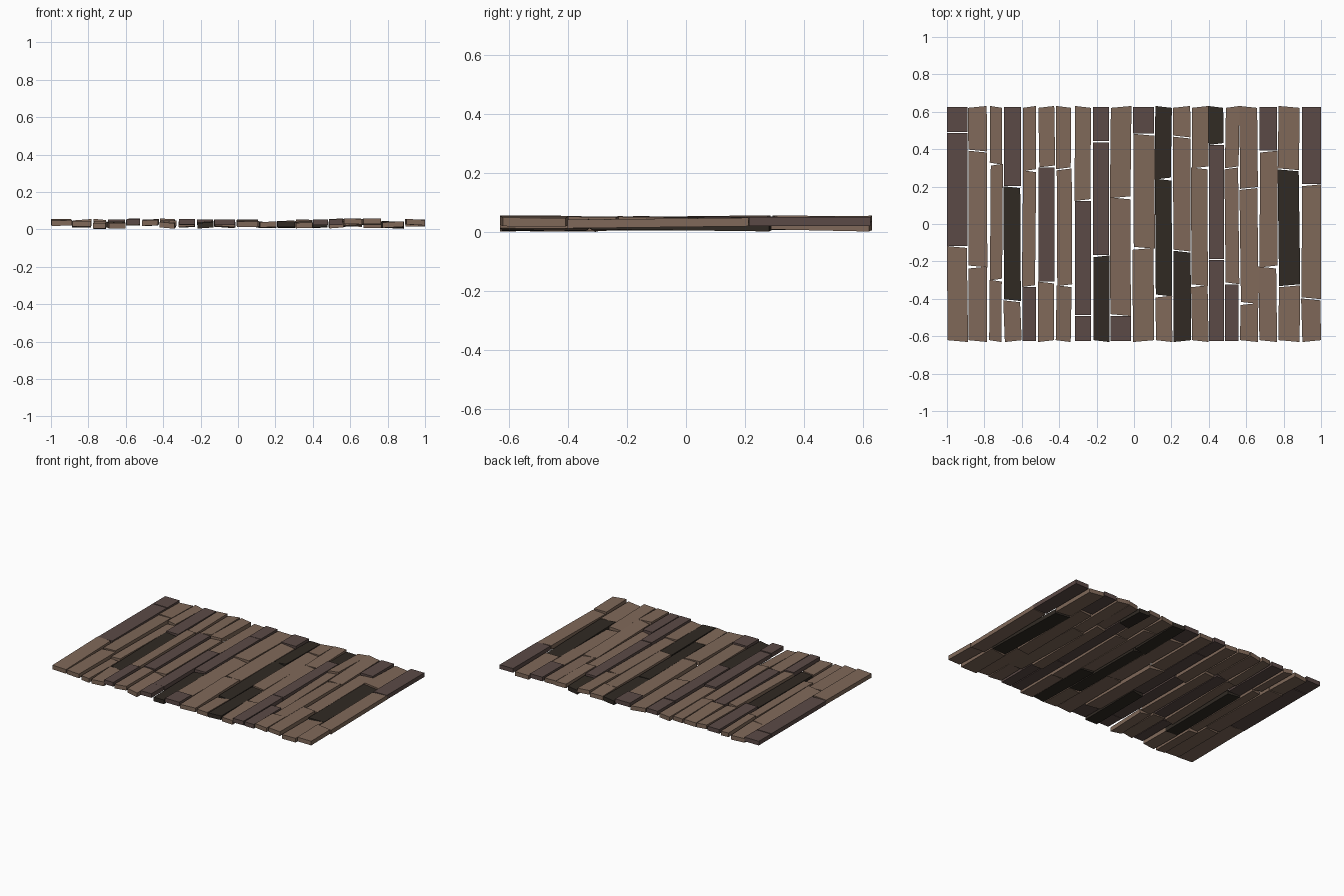
import bpy, bmesh, random

if "Cube" in bpy.data.objects:
    bpy.data.objects.remove(bpy.data.objects["Cube"])
random.seed(7)


def material(name, rgb):
    m = bpy.data.materials.new(name)
    m.diffuse_color = (*rgb, 1)
    m.use_nodes = True
    m.node_tree.nodes["Principled BSDF"].inputs["Base Color"].default_value = m.diffuse_color
    return m


MATS = {
    "b": material("light_brown_wood", (0.215, 0.14, 0.1)),
    "p": material("grey_brown_wood", (0.105, 0.068, 0.061)),
    "d": material("dark_wood", (0.03, 0.023, 0.017)),
}
THICK = 0.029


def plank(name, x0, x1, y0, y1, z, kind):
    """A board with slightly skewed ends, rolled and pitched a little."""
    loose = kind != "p"
    skew0 = random.choice((-0.005, 0.005)) if loose else 0
    skew1 = random.choice((-0.005, 0.005)) if loose else 0
    lean0 = random.uniform(-0.005, 0.005) if loose else 0
    lean1 = random.uniform(-0.005, 0.005) if loose else 0
    roll = random.uniform(-0.004, 0.004) if loose else 0
    pitch = random.uniform(-0.004, 0.004) if loose else 0
    bm = bmesh.new()
    bmesh.ops.create_cube(bm, size=2)
    xc, hw = (x0 + x1) / 2, (x1 - x0) / 2
    for v in bm.verts:
        sx, sy, sz = v.co
        x = xc + sx * hw + (lean1 if sy > 0 else lean0)
        y = (y1 if sy > 0 else y0) + sx * (skew1 if sy > 0 else skew0)
        h = z + sz * THICK / 2 + sx * roll + sy * pitch
        v.co = (min(1, max(-1, x)), y, min(0.058, max(0, h)))
    me = bpy.data.meshes.new(name)
    bm.to_mesh(me)
    bm.free()
    me.materials.append(MATS[kind])
    bpy.context.collection.objects.link(bpy.data.objects.new(name, me))


# Rows: left, right, back joint, front joint, front height, woods back to front
ROWS = [
    (-1.0, -.89, .49, -.12, .037, "ppb"), (-.885, -.785, .39, -.23, .03, "bbb"),
    (-.77, -.705, .32, -.30, .018, "bbb"), (-.695, -.605, .20, -.41, .022, "pdb"),
    (-.595, -.525, .285, -.335, .04, "bbp"), (-.51, -.425, .305, -.31, .034, "bpb"),
    (-.415, -.335, .295, -.33, .024, "bbb"), (-.315, -.23, .125, -.49, .04, "bpp"),
    (-.22, -.135, .44, -.17, .032, "ppd"), (-.125, -.015, .14, -.49, .038, "bbp"),
    (-.005, .108, .48, -.13, .032, "pbb"), (.112, .20, .24, -.385, .024, "ddb"),
    (.207, .30, .465, -.145, .03, "bbd"), (.307, .395, .30, -.33, .024, "bbb"),
    (.40, .48, .425, -.19, .038, "dpp"), (.487, .56, .30, -.32, .035, "bbp"),
    (.567, .662, .19, -.425, .043, "bbb"), (.67, .765, .39, -.23, .04, "pbb"),
    (.772, .885, .29, -.33, .025, "bdb"), (.897, 1.0, .21, -.40, .038, "pbb"),
]

for i, (x0, x1, yb, yf, z, woods) in enumerate(ROWS, 1):
    g = 0.003
    spans = [(yb + g, .626), (yf + g, yb - g), (-.626, yf - g)]
    for part, (y0, y1), kind in zip(("back", "middle", "front"), spans, woods):
        zz = z if part == "front" else random.uniform(.024, .04)
        if kind == "d":
            zz = min(zz, .024)
        if kind == "p":
            zz = max(zz, .037)
        plank(f"plank_{part}_{i:02d}", x0, x1, y0, y1, zz, kind)
